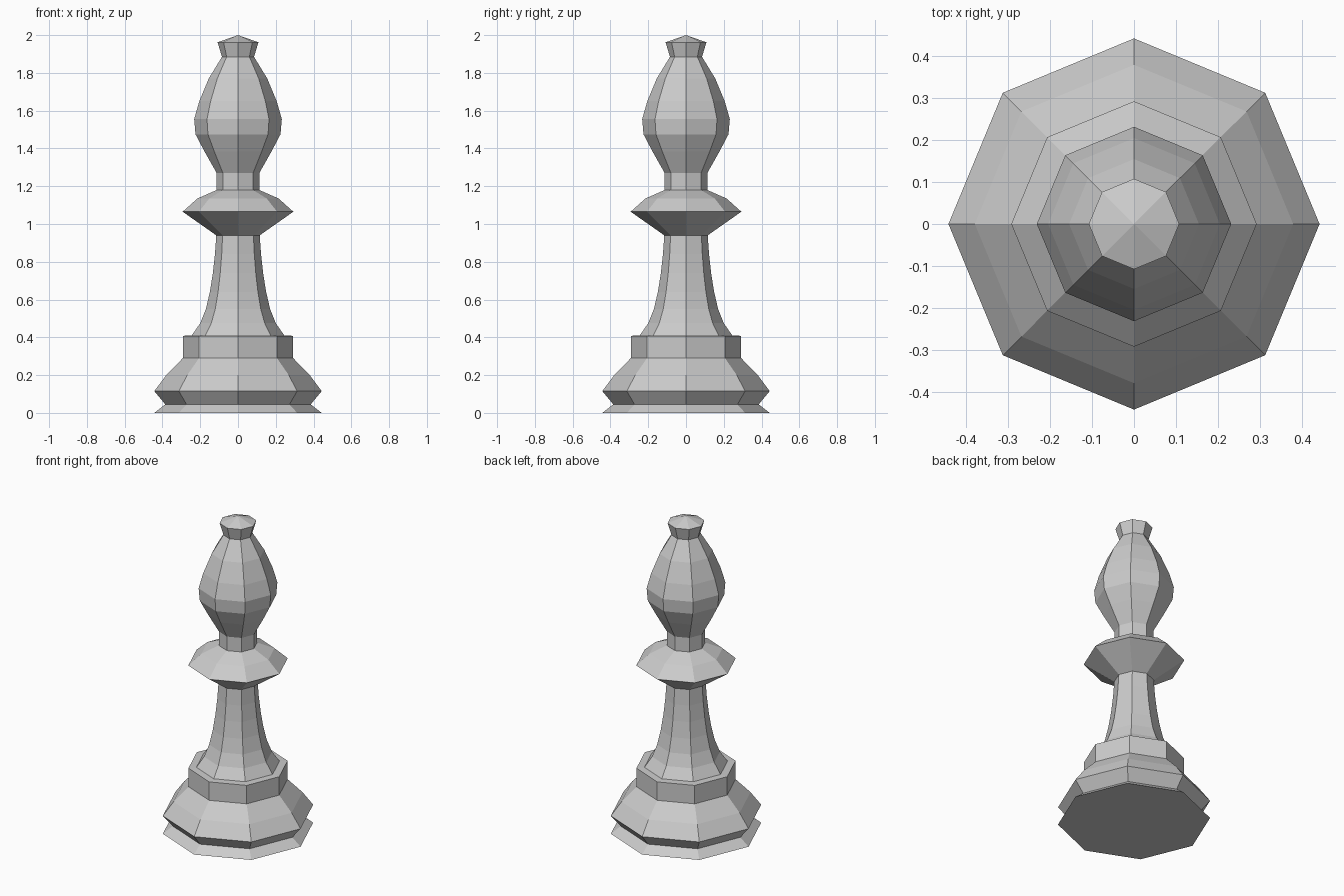
import bpy
import bmesh
import math

SIDES = 8

cube = bpy.data.objects.get("Cube")
if cube:
    bpy.data.objects.remove(cube, do_unlink=True)

gray = bpy.data.materials.new("light_gray")
gray.use_nodes = True
color = (0.6, 0.6, 0.6, 1)
gray.diffuse_color = color
gray.node_tree.nodes["Principled BSDF"].inputs["Base Color"].default_value = color


def turned_part(name, profile):
    """Turn a bottom-to-top (radius, height) profile into an octagonal shell."""
    bm = bmesh.new()
    rings = []
    for radius, z in profile:
        if radius == 0:
            rings.append([bm.verts.new((0, 0, z))] * SIDES)
            continue
        angles = [math.tau * i / SIDES for i in range(SIDES)]
        rings.append([bm.verts.new((radius * math.cos(a), radius * math.sin(a), z))
                      for a in angles])
    for low, high in zip(rings, rings[1:]):
        for i in range(SIDES):
            j = (i + 1) % SIDES
            corners = [low[i], low[j], high[j], high[i]]
            bm.faces.new(list(dict.fromkeys(corners)))
    mesh = bpy.data.meshes.new(name)
    bm.to_mesh(mesh)
    bm.free()
    mesh.materials.append(gray)
    obj = bpy.data.objects.new(name, mesh)
    bpy.context.collection.objects.link(obj)
    return obj


# Neighbouring parts share their rim, so together they form one closed surface.

# Foot with its groove, sloping shoulder and upright band
turned_part("base", [(0, 0), (0.443, 0), (0.385, 0.045), (0.443, 0.115),
                     (0.38, 0.2), (0.292, 0.29), (0.292, 0.408), (0.245, 0.41)])

# Concave tapering column
turned_part("stem", [(0.245, 0.41), (0.2, 0.475), (0.17, 0.55), (0.149, 0.64),
                     (0.133, 0.74), (0.122, 0.84), (0.115, 0.94)])

# Sharp-edged ring around the neck
turned_part("collar", [(0.115, 0.94), (0.293, 1.065), (0.215, 1.135), (0.113, 1.18)])

# Neck and swelling head
turned_part("head", [(0.113, 1.18), (0.113, 1.27), (0.178, 1.385), (0.225, 1.475),
                     (0.232, 1.555), (0.205, 1.65), (0.155, 1.77), (0.085, 1.885)])

# Flared finial with a shallow point
turned_part("finial", [(0.085, 1.885), (0.108, 1.962), (0, 2)])
